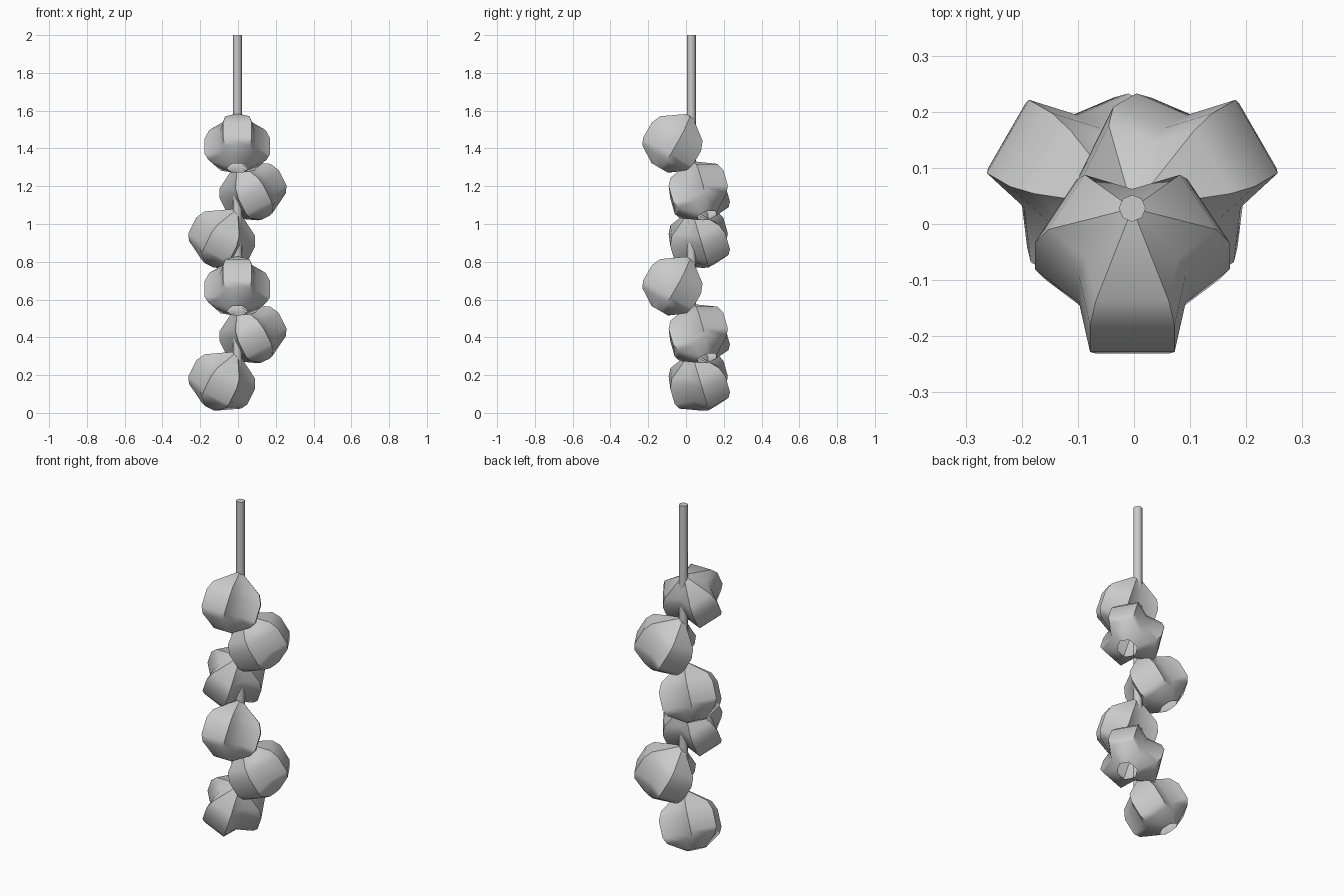
import bpy, bmesh
from math import sin, cos, pi, radians
from mathutils import Matrix, Vector

cube = bpy.data.objects.get("Cube")
if cube:
    bpy.data.objects.remove(cube)

grey = bpy.data.materials.new("plain grey")
grey.use_nodes = True
grey.diffuse_color = (0.6, 0.6, 0.6, 1)
grey.node_tree.nodes["Principled BSDF"].inputs["Base Color"].default_value = (0.6, 0.6, 0.6, 1)

STEM = Vector((-0.003, 0.028, 0))
# bulb profile: distance along the axis, lobe radius
PROFILE = [(0.095, 0.135), (0.145, 0.157), (0.24, 0.157), (0.276, 0.139), (0.333, 0.05)]


def finish(bm, name, smooth_angle):
    bmesh.ops.recalc_face_normals(bm, faces=bm.faces)
    mesh = bpy.data.meshes.new(name)
    bm.to_mesh(mesh)
    bm.free()
    mesh.materials.append(grey)
    obj = bpy.data.objects.new(name, mesh)
    bpy.context.collection.objects.link(obj)
    bpy.ops.object.select_all(action="DESELECT")
    obj.select_set(True)
    bpy.context.view_layer.objects.active = obj
    bpy.ops.object.shade_smooth_by_angle(angle=radians(smooth_angle))
    return obj


def lobed_ring(bm, depth, radius):
    """Three flat-ended lobes with a notch between each pair."""
    verts = []
    notch = 0.7 if depth < 0.3 else 1.0
    for k in range(3):
        turn = Matrix.Rotation(k * 2 * pi / 3, 3, "Z")
        for p in ((radius, -0.48 * radius), (radius, 0.48 * radius),
                  (radius * notch * cos(pi / 3), radius * notch * sin(pi / 3))):
            verts.append(bm.verts.new(turn @ Vector((p[0], p[1], -depth))))
    return verts


def bulb(name, heading, top):
    bm = bmesh.new()
    apex = bm.verts.new((0, 0, 0))
    rings = [lobed_ring(bm, d, r) for d, r in PROFILE]
    n = len(rings[0])
    for i in range(n):
        j = (i + 1) % n
        bm.faces.new((apex, rings[0][i], rings[0][j]))
        for a, b in zip(rings, rings[1:]):
            bm.faces.new((a[i], b[i], b[j], a[j]))
    # lean outward, then face the heading; the bottom stays open
    place = (Matrix.Translation(STEM + Vector((0, 0, top)))
             @ Matrix.Rotation(radians(heading), 4, "Z")
             @ Matrix.Rotation(radians(-30), 4, "Y"))
    bm.transform(place)
    return finish(bm, name, 50)


# bulbs spiral down the stem, a third of a turn each
for i in range(6):
    bulb(f"bulb_{i + 1}", -90 + 120 * i, 1.585 - 0.252 * i)

# stem
bm = bmesh.new()
bmesh.ops.create_cone(bm, cap_ends=True, segments=8, radius1=0.024, radius2=0.024, depth=1.75,
                      matrix=Matrix.Translation(STEM + Vector((0, 0, 1.125))))
finish(bm, "stem", 50)
